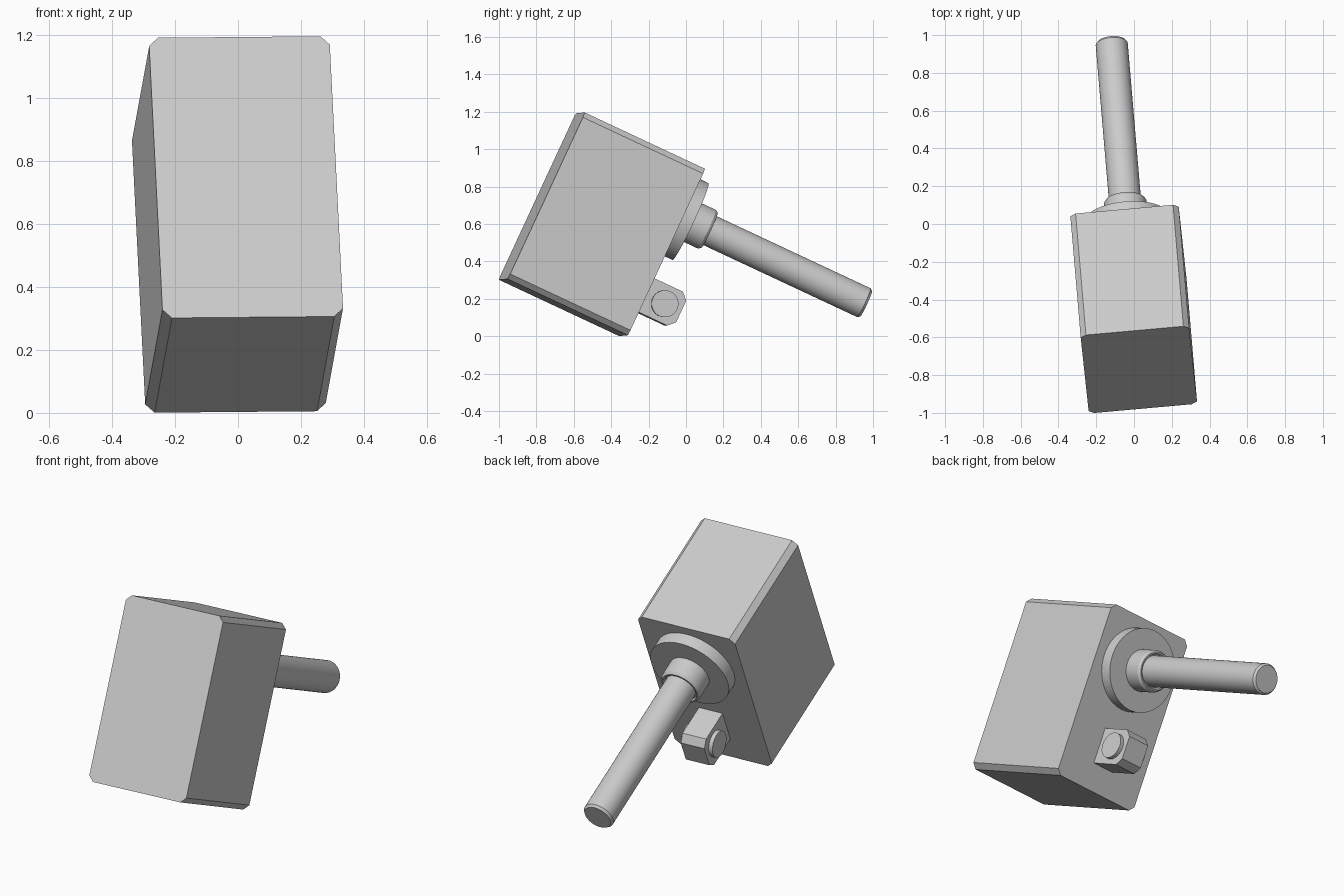
import bpy
import bmesh
from math import radians
from mathutils import Euler, Matrix, Vector

default = bpy.data.objects.get("Cube")
if default:
    bpy.data.objects.remove(default, do_unlink=True)

# Single grey finish
grey = bpy.data.materials.new("plain_grey")
grey.use_nodes = True
GREY = (0.6, 0.6, 0.6, 1)
grey.diffuse_color = GREY
grey.node_tree.nodes["Principled BSDF"].inputs["Base Color"].default_value = GREY

# Tilted frame: origin at the centre of the housing's back face, +y along the shaft
tilt = Euler((radians(-25), radians(-0.5), radians(5.1)), "XYZ").to_matrix().to_4x4()
FRAME = Matrix.Translation((-0.029, -0.128, 0.448)) @ tilt
ALONG_Y = Matrix.Rotation(radians(-90), 4, "X")
ALONG_X = Matrix.Rotation(radians(90), 4, "Y")


def finish(name, bm, smooth=False):
    bmesh.ops.recalc_face_normals(bm, faces=bm.faces)
    bm.transform(FRAME)
    mesh = bpy.data.meshes.new(name)
    bm.to_mesh(mesh)
    bm.free()
    mesh.materials.append(grey)
    obj = bpy.data.objects.new(name, mesh)
    bpy.context.collection.objects.link(obj)
    if smooth:
        bpy.ops.object.select_all(action="DESELECT")
        obj.select_set(True)
        bpy.context.view_layer.objects.active = obj
        bpy.ops.object.shade_smooth_by_angle(angle=radians(30))
    return obj


def chamfered_box(name, low, high, chamfer, rule):
    """Box between two corners, with the edges chosen by rule chamfered."""
    low, high = Vector(low), Vector(high)
    bm = bmesh.new()
    bmesh.ops.create_cube(bm, size=1)
    bmesh.ops.scale(bm, vec=high - low, verts=bm.verts)
    bmesh.ops.translate(bm, vec=(low + high) / 2, verts=bm.verts)
    edges = [e for e in bm.edges if rule(*(e.verts[0].co - e.verts[1].co), e)]
    bmesh.ops.bevel(bm, geom=edges, offset=chamfer, segments=1, affect="EDGES")
    return finish(name, bm)


def turned(name, profile, place, sides=64):
    """Solid turned from (radius, distance) points, closed by flat caps."""
    bm = bmesh.new()
    rings = []
    for radius, along in profile:
        ring = bmesh.ops.create_circle(bm, segments=sides, radius=radius,
                                       matrix=Matrix.Translation((0, 0, along)))
        rings.append(ring["verts"])
    for a, b in zip(rings, rings[1:]):
        for i in range(sides):
            j = (i + 1) % sides
            bm.faces.new((a[i], a[j], b[j], b[i]))
    bm.faces.new(rings[0])
    bm.faces.new(rings[-1])
    bm.transform(place)
    return finish(name, bm, smooth=True)


# Housing, chamfered along its four depth edges
chamfered_box("housing", (-0.288, -0.712, -0.491), (0.288, 0, 0.491), 0.029,
              lambda dx, dy, dz, e: abs(dy) > 0.1)

# Flange, collar and shaft share one axis high on the back face
AXIS = Matrix.Translation((0.005, 0, 0.214)) @ ALONG_Y
turned("flange", [(0.227, -0.01), (0.227, 0.068)], AXIS)
turned("collar", [(0.114, 0.05), (0.114, 0.165), (0.104, 0.18),
                  (0.096, 0.18), (0.09, 0.168)], AXIS)
turned("shaft", [(0.085, 0.1), (0.085, 1.095), (0.075, 1.108)], AXIS)

# Lug below the flange, with its two outer edges chamfered
chamfered_box("lug", (-0.07, -0.01, -0.346), (0.07, 0.221, -0.146), 0.036,
              lambda dx, dy, dz, e: abs(dx) > 0.1 and e.verts[0].co.y > 0.1)

# Cross pin through the lug
turned("lug_pin", [(0.072, -0.093), (0.072, 0.093)],
       Matrix.Translation((0, 0.123, -0.246)) @ ALONG_X)
